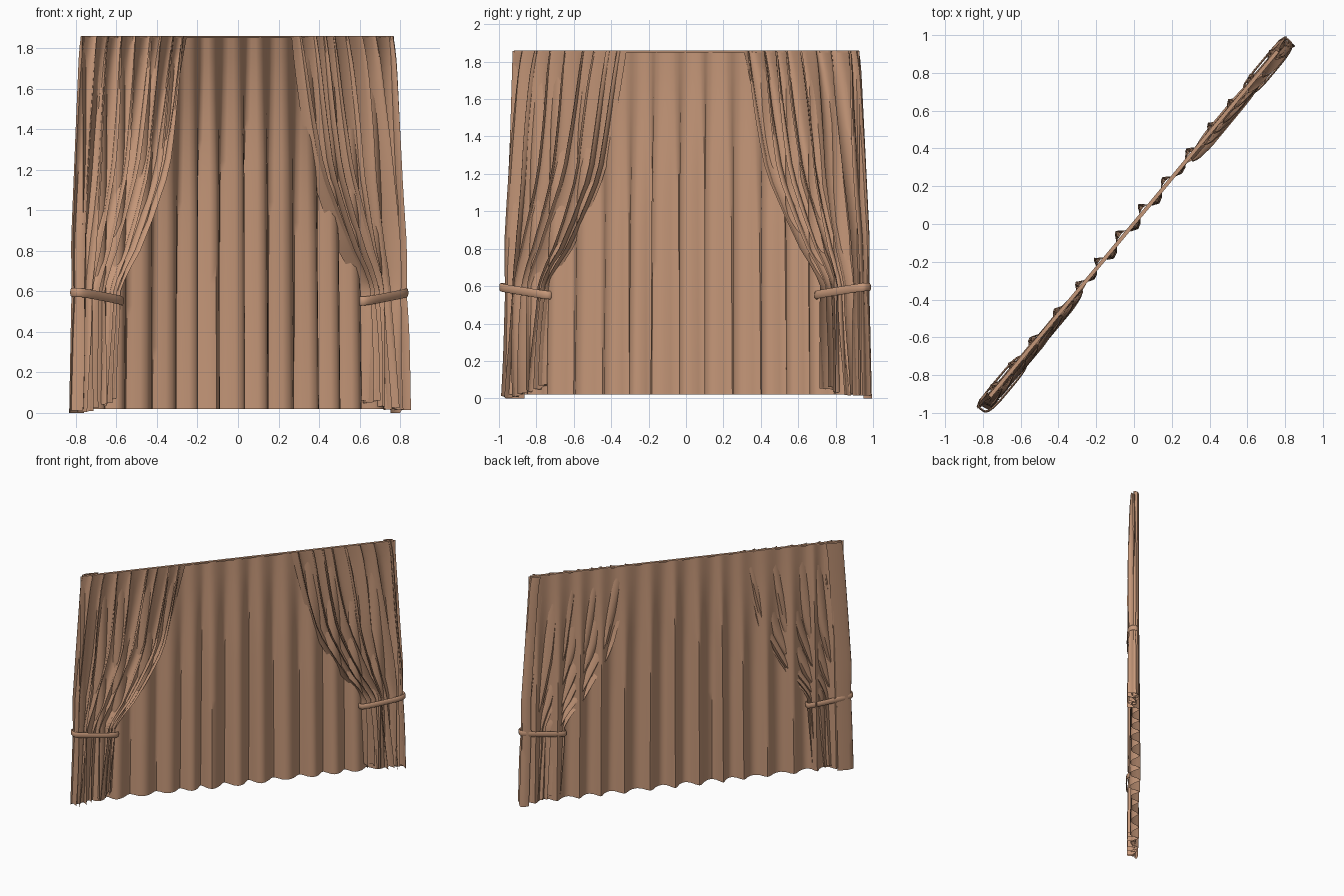
import bpy, bmesh, math, random

if "Cube" in bpy.data.objects:
    bpy.data.objects.remove(bpy.data.objects["Cube"])

ANGLE = math.radians(50.2)      # the curtain wall runs diagonally in plan
cloth = bpy.data.materials.new("brown_cloth")
cloth.diffuse_color = (0.56, 0.31, 0.19, 1)
cloth.use_nodes = True
cloth.node_tree.nodes["Principled BSDF"].inputs["Base Color"].default_value = cloth.diffuse_color


def interp(keys, z):
    """Piecewise linear lookup in (z, value) pairs with rising z."""
    if z <= keys[0][0]:
        return keys[0][1]
    for (z0, a), (z1, b) in zip(keys, keys[1:]):
        if z <= z1:
            return a + (b - a) * (z - z0) / (z1 - z0)
    return keys[-1][1]


def pleat(t, rise=0.62):
    """Lopsided fold wave, -1..1, one fold per unit of t."""
    t %= 1.0
    return -math.cos(math.pi * t / rise) if t < rise else math.cos(math.pi * (t - rise) / (1 - rise))


def blend(values, t):
    """Smooth value between neighbouring folds."""
    i = min(int(t), len(values) - 2)
    return values[i] + (values[i + 1] - values[i]) * (t - i)


def uneven(n, lo, hi):
    """Running fold positions 0..1 with random widths."""
    w = [random.uniform(lo, hi) for _ in range(n)]
    return [sum(w[:i]) / sum(w) for i in range(n + 1)]


def grid(name, rows, closed=False, smooth=50):
    """Surface through rows of points, turned onto the diagonal."""
    bm = bmesh.new()
    vs = [[bm.verts.new(p) for p in r] for r in rows]
    n = len(rows[0])
    pairs = list(zip(vs, vs[1:])) + ([(vs[-1], vs[0])] if closed else [])
    for a, b in pairs:
        for i in range(n if closed else n - 1):
            j = (i + 1) % n
            bm.faces.new((a[i], a[j], b[j], b[i]))
    bmesh.ops.recalc_face_normals(bm, faces=bm.faces)
    me = bpy.data.meshes.new(name)
    bm.to_mesh(me)
    bm.free()
    me.materials.append(cloth)
    ob = bpy.data.objects.new(name, me)
    bpy.context.collection.objects.link(ob)
    ob.rotation_euler.z = ANGLE
    bpy.ops.object.select_all(action='DESELECT')
    ob.select_set(True)
    bpy.context.view_layer.objects.active = ob
    bpy.ops.object.shade_smooth_by_angle(angle=math.radians(smooth))
    return ob


# Full width curtain hanging at the back, each fold dying out at its own height
random.seed(4)
FOLDS, STEPS = 14, 8
sizes = [random.uniform(0.75, 1.2) for _ in range(FOLDS + 1)]
fades = [random.uniform(1.5, 2.0) for _ in range(FOLDS + 1)]
places = uneven(FOLDS, 0.75, 1.25)
rows = []
for k in range(19):
    z = 0.02 + 1.838 * k / 18
    half = 1.235 - 0.03 * k / 18
    row = []
    for i in range(FOLDS * STEPS + 1):
        t = i / STEPS
        top = blend(fades, t)
        amp = interp([(0, 0.038), (top - 0.7, 0.030), (top - 0.05, 0.010), (2, 0.006)], z)
        s = half * (2 * blend(places, t) - 1) + 0.3 * amp * math.sin(2 * math.pi * t)
        row.append((s, 0.008 + amp * blend(sizes, t) * pleat(t), z))
    rows.append(row)
grid("back_curtain", rows)

# Top hem cap
rows = [[(-1.19 + 2.38 * i / 14, y, z) for i in range(15)]
        for y, z in ((-0.008, 1.85), (-0.008, 1.86), (0.012, 1.86), (0.012, 1.85))]
grid("top_hem", rows, smooth=30)

# Outline of a gathered front panel: distance from the centre at each height
OUTER = [(0, 1.28), (0.35, 1.27), (0.6, 1.262), (0.85, 1.265), (1.4, 1.23), (1.78, 1.205), (1.86, 1.19)]
INNER = [(0, 0.965), (0.3, 0.945), (0.52, 0.93), (0.6, 0.93), (0.68, 0.89), (0.8, 0.79),
         (0.95, 0.70), (1.2, 0.565), (1.5, 0.49), (1.86, 0.405)]
AMP = [(0, 0.037), (0.45, 0.033), (0.58, 0.025), (0.75, 0.033), (1.3, 0.034), (1.7, 0.024), (1.86, 0.012)]
HEIGHTS = [0, .1, .2, .3, .4, .5, .56, .6, .65, .72, .8, .87, .95, 1.05, 1.15,
           1.25, 1.35, 1.45, 1.55, 1.65, 1.74, 1.81, 1.86]


def front_panel(name, side, seed):
    random.seed(seed)
    n, m = 8, 8
    sizes = [random.uniform(0.65, 1.3) for _ in range(n + 1)]
    hems = [random.uniform(0, 0.025) for _ in range(n + 1)]
    swing = [random.uniform(0, 6.28) for _ in range(n + 1)]
    places = uneven(n, 0.65, 1.35)
    back = 0.13 if side < 0 else 0.07
    rows = []
    for z in HEIGHTS:
        o, i_, amp = interp(OUTER, z), interp(INNER, z), interp(AMP, z)
        # outer edge returns behind the panel
        row = [(side * (o - back), 0.03, z), (side * (o - 0.04), 0.034, z), (side * (o - 0.005), 0.022, z)]
        for k in range(n * m + 1):
            t = k / m
            f = min(int(t), n - 1)
            u = blend(places, t)
            # overlapping lean makes each fold tuck under the next
            lean = 0.25 * (o - i_) / n * math.sin(2 * math.pi * t)
            wander = 0.018 * math.sin(3.5 * z + swing[f]) * math.sin(math.pi * (t - f)) ** 2
            s = o + (i_ - o) * u - lean + wander * min(u * 8, 1)
            hem = (hems[f] + 0.06 * u * u) * max(0, 1 - z / 0.45)
            y = -0.016 + amp * blend(sizes, t) * pleat(t + 0.5)
            row.append((side * s, y, z + hem))
        rows.append(row)
    grid(name, rows)


def tieback(name, side):
    """Flat band looped round the gathered cloth, lower on the inner side."""
    prof = [(0, -0.022), (0.005, -0.015), (0.006, 0), (0.005, 0.015), (0, 0.022),
            (-0.005, 0.016), (-0.005, -0.016)]
    rows = []
    N = 36
    for k in range(N):
        a = 2 * math.pi * k / N
        c, s = math.cos(a), math.sin(a)
        px = math.copysign(abs(c) ** 0.55, c)
        py = math.copysign(abs(s) ** 0.55, s)
        deep = 0.052 if s < 0 else 0.032
        rows.append([(side * (1.097 + (0.174 + r) * px), -0.002 + (deep + r) * py,
                      0.573 + 0.022 * px + h) for r, h in prof])
    grid(name, rows, closed=True)


# Gathered panels and their bands at both ends
for label, side, seed in (("left", -1, 7), ("right", 1, 12)):
    front_panel(label + "_front_panel", side, seed)
    tieback(label + "_tieback", side)
